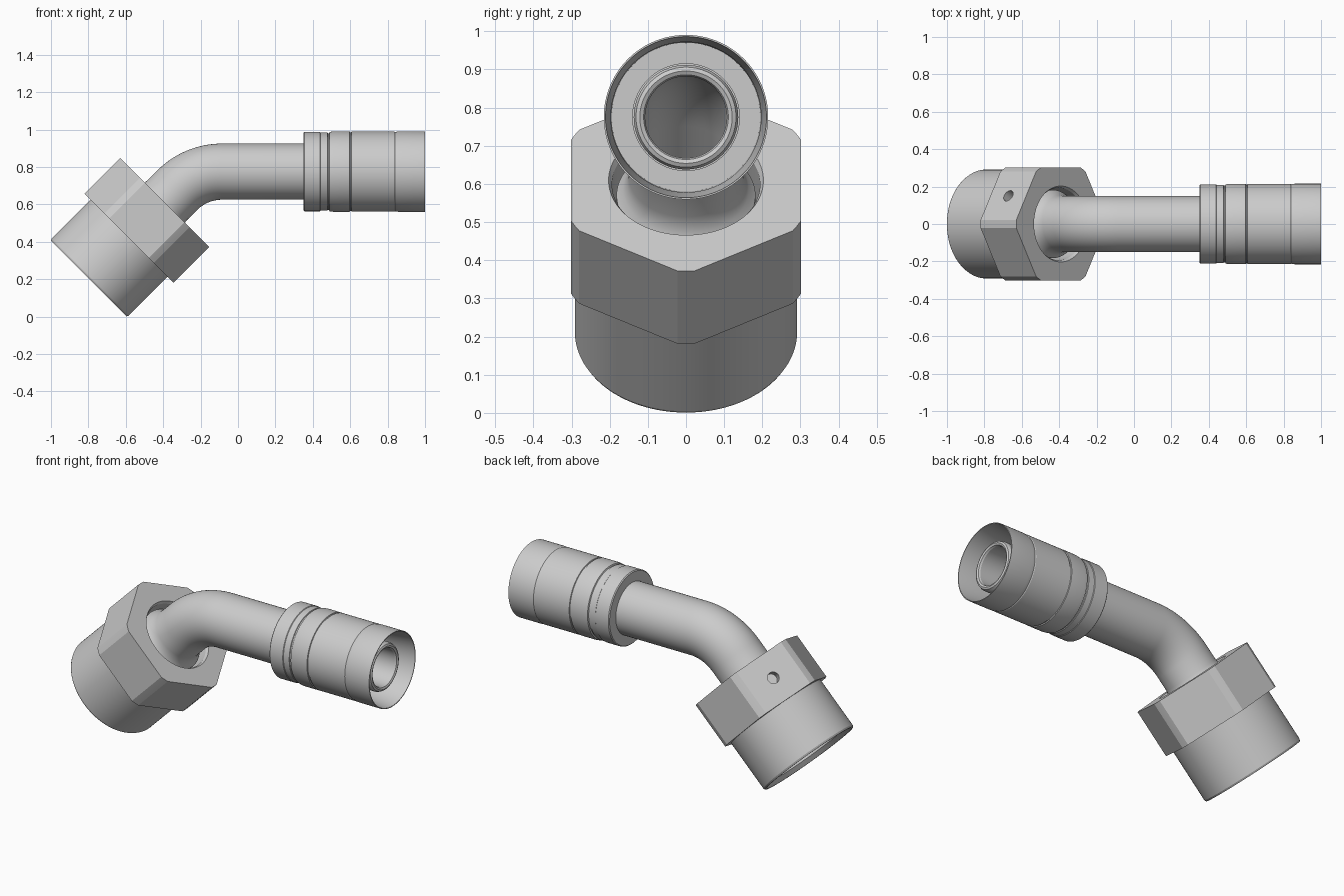
import bpy, bmesh, math
from mathutils import Vector, Matrix

if "Cube" in bpy.data.objects:
    bpy.data.objects.remove(bpy.data.objects["Cube"])

SEG = 96
AXIS_Z = 0.775                      # height of the straight pipe
NUT = Vector((-0.798, 0.203))       # centre of the nut's open end (x, z)
BEND_R = 0.34
BEND = Vector((-0.085, AXIS_Z - BEND_R))
Q = math.pi / 4


def hex_radius(i):
    """Hexagon with its corners turned down to a circle."""
    dev = math.radians((i * 360 / SEG) % 60 - 30)
    return min(0.3367, 0.302 / math.cos(dev))


def sweep(name, stations):
    """Closed skin through rings given as (centre xz, tilt, radius)."""
    bm = bmesh.new()
    rings = []
    for c, a, r in stations:
        u = Vector((-math.sin(a), 0, math.cos(a)))
        ring = []
        for i in range(SEG):
            th = 2 * math.pi * i / SEG
            rr = hex_radius(i) if r == "hex" else r
            ring.append(bm.verts.new(Vector((c[0], 0, c[1])) + u * rr * math.cos(th)
                                     + Vector((0, rr * math.sin(th), 0))))
        rings.append(ring)
    for k, ring in enumerate(rings):
        nxt = rings[(k + 1) % len(rings)]
        for i in range(SEG):
            j = (i + 1) % SEG
            bm.faces.new((ring[i], ring[j], nxt[j], nxt[i]))
    bmesh.ops.recalc_face_normals(bm, faces=bm.faces)
    me = bpy.data.meshes.new(name)
    bm.to_mesh(me)
    bm.free()
    ob = bpy.data.objects.new(name, me)
    bpy.context.collection.objects.link(ob)
    return ob


def select(ob):
    bpy.ops.object.select_all(action='DESELECT')
    ob.select_set(True)
    bpy.context.view_layer.objects.active = ob


def smooth(ob):
    select(ob)
    bpy.ops.object.shade_smooth_by_angle(angle=math.radians(20))


def straight(x, r):
    return (Vector((x, AXIS_Z)), 0, r)


def tilted(t, r):
    return (NUT + Vector((1, 1)) * t * math.sqrt(0.5), Q, r)


def bend(r):
    out = []
    for k in range(17):
        a = Q * k / 16
        out.append((BEND + BEND_R * Vector((-math.sin(a), math.cos(a))), a, r))
    return out


# Bent hollow pipe: hose nipple, elbow, and flared seat inside the nut
outer = [straight(x, r) for x, r in
         [(0.94, 0.107), (0.95, 0.111), (0.955, 0.121), (0.95, 0.131), (0.935, 0.137),
          (0.44, 0.137), (0.439, 0.15)]]
seat = [tilted(t, r) for t, r in
        [(0.59, 0.15), (0.565, 0.154), (0.54, 0.165), (0.52, 0.182), (0.38, 0.185),
         (0.345, 0.235), (0.2, 0.235), (0.12, 0.18), (0.12, 0.107)]]
smooth(sweep("bent_pipe", outer + bend(0.15) + seat + bend(0.107)[::-1]))

# Crimp sleeve around the hose end
sleeve = [(0.35, 0.14), (0.35, 0.207), (0.355, 0.212), (0.438, 0.212), (0.441, 0.209),
          (0.478, 0.209), (0.48, 0.205), (0.487, 0.205), (0.49, 0.212), (0.51, 0.215),
          (0.597, 0.215), (0.599, 0.21), (0.605, 0.21), (0.607, 0.2145), (0.835, 0.2145),
          (0.84, 0.212), (0.86, 0.2155), (1.0, 0.2155), (1.0, 0.211), (0.86, 0.197),
          (0.45, 0.195), (0.45, 0.14)]
smooth(sweep("crimp_sleeve", [straight(x, r) for x, r in sleeve]))

# Swivel nut: round skirt, hexagon and stepped bore
nut_profile = [(0, 0.275), (0, 0.286), (0.01, 0.291), (0.305, 0.291), (0.305, "hex"),
               (0.575, "hex"), (0.575, 0.203), (0.56, 0.194), (0.41, 0.194),
               (0.36, 0.252), (0.025, 0.252)]
nut = sweep("swivel_nut", [tilted(t, r) for t, r in nut_profile])

# Small blind hole in one upper flat of the nut
normal = Vector((-math.sin(Q) * math.cos(math.pi / 6), 0.5, math.cos(Q) * math.cos(math.pi / 6)))
c = tilted(0.44, 0)[0]
bm = bmesh.new()
m = Matrix.Translation(Vector((c[0], 0, c[1])) + normal * 0.302) @ \
    normal.to_track_quat('Z', 'Y').to_matrix().to_4x4()
bmesh.ops.create_cone(bm, cap_ends=True, segments=32, radius1=0.032, radius2=0.032,
                      depth=0.1, matrix=m)
me = bpy.data.meshes.new("hole_cutter")
bm.to_mesh(me)
bm.free()
cutter = bpy.data.objects.new("hole_cutter", me)
bpy.context.collection.objects.link(cutter)
cutter.hide_render = True
mod = nut.modifiers.new("hole", 'BOOLEAN')
mod.operation = 'DIFFERENCE'
mod.solver = 'EXACT'
mod.object = cutter
select(nut)
bpy.ops.object.modifier_apply(modifier=mod.name)
bpy.data.objects.remove(cutter)
smooth(nut)
